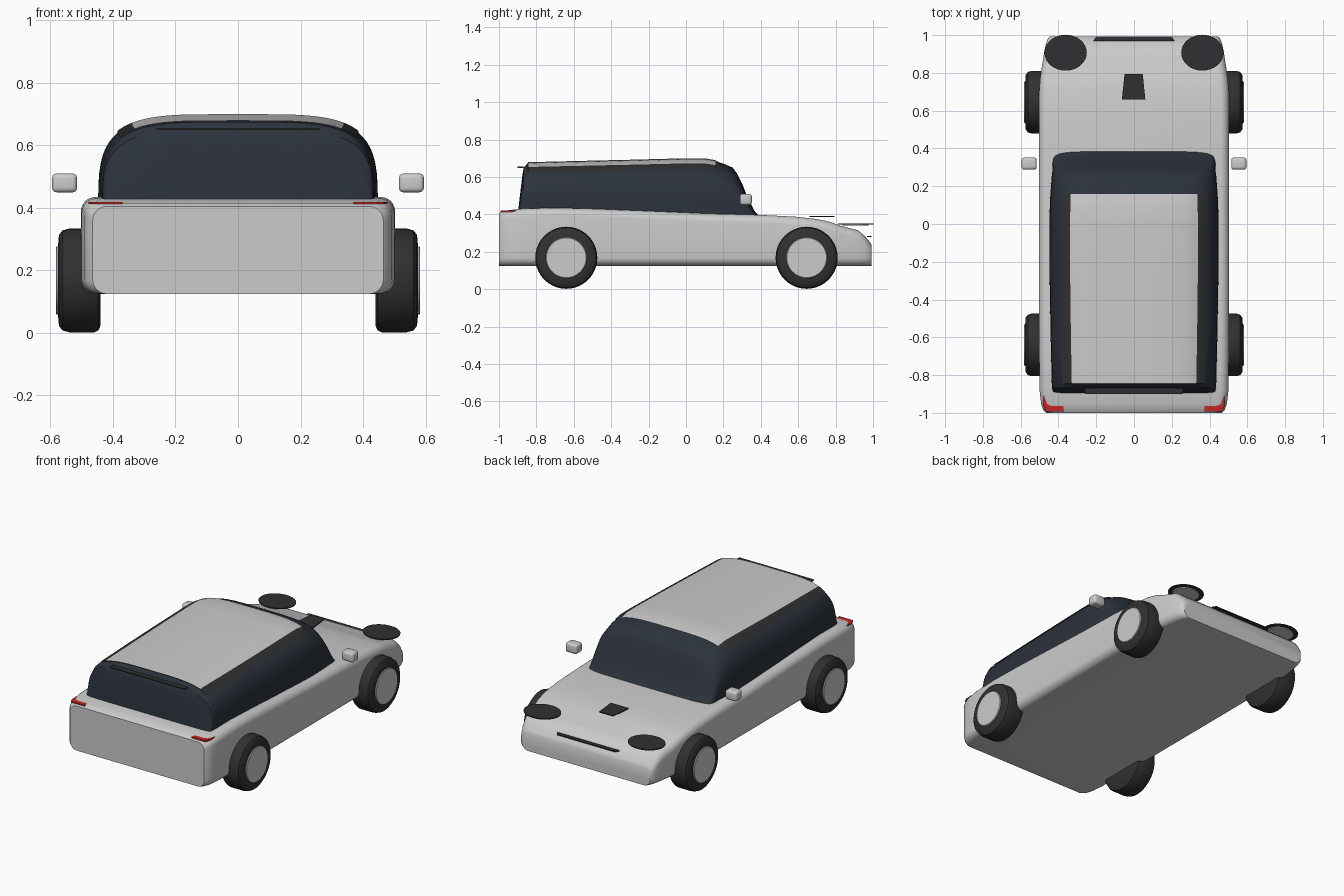
import bpy, bmesh
from math import sin, cos, pi

if "Cube" in bpy.data.objects:
    bpy.data.objects.remove(bpy.data.objects["Cube"])

def mat(name, r, g, b):
    m = bpy.data.materials.new(name)
    m.diffuse_color = (r, g, b, 1)
    m.use_nodes = True
    m.node_tree.nodes["Principled BSDF"].inputs["Base Color"].default_value = m.diffuse_color
    return m

GLASS = mat("glass", 0.025, 0.032, 0.045)
BLACK = mat("black", 0.03, 0.03, 0.032)
RED = mat("red", 0.55, 0.02, 0.02)

def finish(name, bm, material=None, angle=35):
    bmesh.ops.recalc_face_normals(bm, faces=bm.faces)
    me = bpy.data.meshes.new(name)
    bm.to_mesh(me)
    bm.free()
    ob = bpy.data.objects.new(name, me)
    bpy.context.collection.objects.link(ob)
    if material:
        me.materials.append(material)
    bpy.ops.object.select_all(action='DESELECT')
    ob.select_set(True)
    bpy.context.view_layer.objects.active = ob
    bpy.ops.object.shade_smooth_by_angle(angle=angle * pi / 180)
    return ob

def loft(name, rings, material=None, closed=True, caps=True):
    bm = bmesh.new()
    vs = [[bm.verts.new(p) for p in r] for r in rings]
    n = len(rings[0])
    for a, b in zip(vs, vs[1:]):
        for i in range(n if closed else n - 1):
            j = (i + 1) % n
            bm.faces.new((a[i], a[j], b[j], b[i]))
    if caps:
        bm.faces.new(vs[0])
        bm.faces.new(vs[-1])
    return finish(name, bm, material)

def plate(name, pts, z, t, material=None):
    # thin horizontal plate from a plan outline
    return loft(name, [[(x, y, z - t / 2) for x, y in pts],
                       [(x, y, z + t / 2) for x, y in pts]], material)

def rounded(y, w, z0, z1, rb, rt, k=6):
    # rounded-rectangle cross-section
    pts = []
    for sx, top, a0 in ((1, 0, -90), (1, 1, 0), (-1, 1, 90), (-1, 0, 180)):
        r = rt if top else rb
        for i in range(k + 1):
            a = (a0 + 90 * i / k) * pi / 180
            pts.append((sx * (w - r) + r * cos(a), y,
                        (z1 - r if top else z0 + r) + r * sin(a)))
    return pts

# lower body: y, half width, top height
BODY = [(-1, .465, .405), (-.985, .48, .415), (-.95, .492, .422), (-.88, .50, .43),
        (-.7, .502, .435), (-.5, .503, .43), (-.2, .503, .418), (.1, .503, .405),
        (.4, .503, .397), (.58, .503, .388), (.7, .502, .375), (.77, .497, .36),
        (.83, .488, .338), (.88, .48, .325), (.92, .474, .315), (.955, .466, .285),
        (.985, .455, .25), (.993, .445, .235)]
loft("body", [rounded(y, w, .125, z, .045, .045) for y, w, z in BODY])

# glazed cabin: y, half width, top height
CABIN = [(-.897, .425, .42), (-.888, .432, .50), (-.876, .433, .60), (-.868, .434, .65),
         (-.845, .436, .675), (-.6, .442, .681), (-.3, .447, .688), (0, .448, .696),
         (.1, .446, .696), (.16, .443, .685), (.21, .439, .667), (.25, .436, .65),
         (.275, .433, .615), (.30, .432, .565), (.33, .431, .49), (.365, .425, .42),
         (.395, .41, .385)]
BASE, POW = .36, 4.2

def arch(y, w, zt, a0=0, a1=180, k=32, off=0):
    out = []
    for i in range(k + 1):
        a = (a0 + (a1 - a0) * i / k) * pi / 180
        c, s = cos(a), sin(a)
        x = abs(c) ** (2 / POW) * (1 if c > 0 else -1)
        out.append((x * (w + off), y, BASE + (zt + off - BASE) * abs(s) ** (2 / POW)))
    return out

loft("cabin_glass", [arch(*s) for s in CABIN], GLASS)

# roof skin and the dark rails along its sides, following the cabin surface
ROOF = CABIN[4:10]
loft("roof_panel", [arch(*s, 57, 123, 16, .004) for s in ROOF], None, False, False)
loft("roof_rail_right", [arch(*s, 44, 57, 5, .004) for s in ROOF], BLACK, False, False)
loft("roof_rail_left", [arch(*s, 123, 136, 5, .004) for s in ROOF], BLACK, False, False)

def turned(name, x, y, z, profile, material=None, n=40):
    # disc turned about the x axis: profile of (x offset, radius)
    return loft(name, [[(x + dx, y + r * cos(2 * pi * i / n), z + r * sin(2 * pi * i / n))
                        for i in range(n)] for dx, r in profile], material)

def ellipse(cx, cy, rx, ry, n=32):
    return [(cx + rx * cos(2 * pi * i / n), cy + ry * sin(2 * pi * i / n)) for i in range(n)]

for s, side in ((1, "right"), (-1, "left")):
    # wheels
    for y, end in ((-.64, "rear"), (.645, "hood")):
        turned(f"tyre_{end}_{side}", 0, y, .168,
               [(s * .44, .145), (s * .447, .16), (s * .46, .166), (s * .54, .166),
                (s * .562, .16), (s * .573, .145), (s * .576, .11)], BLACK)
        turned(f"hub_{end}_{side}", 0, y, .168,
               [(s * .56, .109), (s * .58, .109), (s * .583, .106)])
    # headlight discs with lens underneath
    plate(f"headlight_{side}", ellipse(s * .362, .907, .112, .095), .349, .006, BLACK)
    plate(f"headlight_lens_{side}", ellipse(s * .362, .907, .085, .07), .344, .006)
    # tail lights
    plate(f"tail_light_{side}", [(s * .37, -.992), (s * .465, -.992), (s * .478, -.965),
                                 (s * .478, -.91), (s * .383, -.91)], .416, .007, RED)
    # door mirrors
    bm = bmesh.new()
    bmesh.ops.create_cube(bm, size=1)
    for v in bm.verts:
        v.co = (s * .555 + v.co.x * .08, .32 + v.co.y * .064, .48 + v.co.z * .06)
    bmesh.ops.bevel(bm, geom=bm.edges[:], offset=.014, segments=3, profile=.5, affect='EDGES')
    finish(f"mirror_{side}", bm)

# hood scoop, grille strip and rear spoiler strip
plate("hood_scoop", [(-.064, .66), (.06, .66), (.046, .795), (-.05, .795)], .389, .006, BLACK)
plate("grille", [(-.215, .968), (.215, .968), (.2, .992), (-.2, .992)], .281, .006, BLACK)
plate("rear_strip", [(-.26, -.9), (.26, -.9), (.26, -.868), (-.26, -.868)], .652, .006, BLACK)
